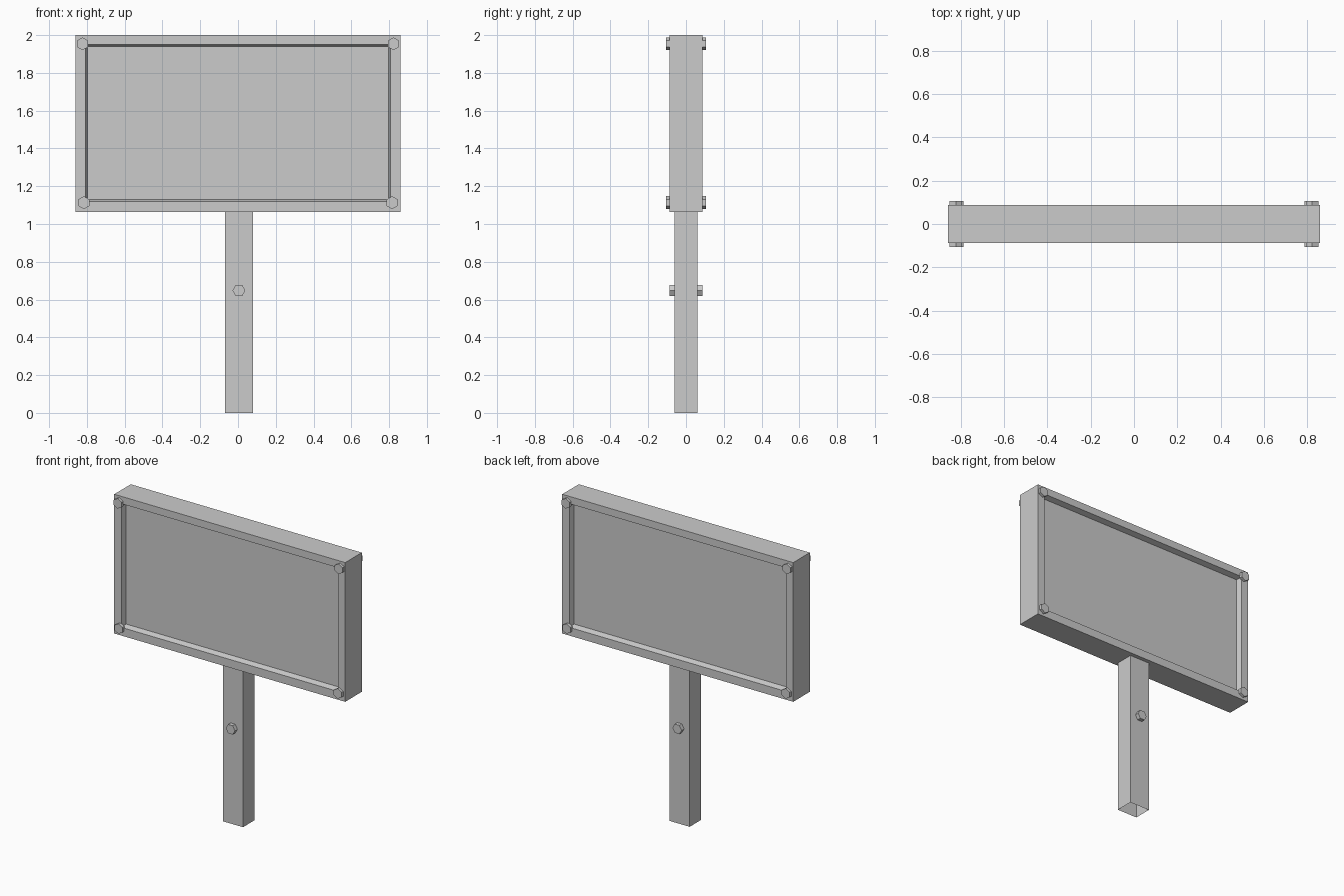
import bpy
import bmesh
from math import cos, sin, pi

default_cube = bpy.data.objects.get("Cube")
if default_cube:
    bpy.data.objects.remove(default_cube, do_unlink=True)

# One plain grey for the whole sign
GREY = (0.6, 0.6, 0.6, 1)
grey = bpy.data.materials.new("plain grey")
grey.use_nodes = True
grey.diffuse_color = GREY
grey.node_tree.nodes["Principled BSDF"].inputs["Base Color"].default_value = GREY


def make_object(name, bm):
    bmesh.ops.recalc_face_normals(bm, faces=bm.faces)
    mesh = bpy.data.meshes.new(name)
    bm.to_mesh(mesh)
    bm.free()
    mesh.materials.append(grey)
    obj = bpy.data.objects.new(name, mesh)
    bpy.context.collection.objects.link(obj)
    return obj


def box(size, centre):
    bm = bmesh.new()
    bmesh.ops.create_cube(bm, size=1)
    bmesh.ops.scale(bm, vec=size, verts=bm.verts)
    bmesh.ops.translate(bm, vec=centre, verts=bm.verts)
    return bm


def hex_bolt(name, x, z, y_in, y_out, turn):
    bm = bmesh.new()
    rim = [bm.verts.new((x + 0.034 * cos(turn + i * pi / 3), y_in,
                         z + 0.034 * sin(turn + i * pi / 3))) for i in range(6)]
    base = bm.faces.new(rim)
    head = bmesh.ops.extrude_face_region(bm, geom=[base], use_keep_orig=True)
    top = [v for v in head["geom"] if isinstance(v, bmesh.types.BMVert)]
    bmesh.ops.translate(bm, vec=(0, y_out - y_in, 0), verts=top)
    make_object(name, bm)


BOARD_Y, BOARD_LOW, BOARD_TOP = 0.088, 1.063, 2.0
POST_X, POST_Y = 0.005, 0.061

# Board with a sloped, recessed panel on both faces
bm = box((1.72, 2 * BOARD_Y, BOARD_TOP - BOARD_LOW),
         (0, 0, (BOARD_LOW + BOARD_TOP) / 2))
for face in [f for f in bm.faces if abs(f.normal.y) > 0.9]:
    outward = 1 if face.normal.y > 0 else -1
    bmesh.ops.inset_region(bm, faces=[face], thickness=0.074)
    for v in face.verts:
        v.co.z += 0.003
    bmesh.ops.inset_region(bm, faces=[face], thickness=0.016)
    for v in face.verts:
        v.co.y = outward * (BOARD_Y - 0.036)
make_object("sign_board", bm)

# Hollow post, open at its ends
bm = box((0.15, 2 * POST_Y, BOARD_LOW), (POST_X, 0, BOARD_LOW / 2))
ends = [f for f in bm.faces if abs(f.normal.z) > 0.9]
bmesh.ops.delete(bm, geom=ends, context="FACES_ONLY")
make_object("post", bm)

# Bolt heads on the front and back
for side, s in (("front", -1), ("back", 1)):
    for level, x, z in (("upper", 0.823, 1.954), ("lower", 0.816, 1.113)):
        for hand, h in (("left", 1), ("right", -1)):
            hex_bolt(f"{side}_{level}_{hand}_bolt", h * x, z,
                     s * (BOARD_Y - 0.005), s * 0.106, pi / 6)
    hex_bolt(f"{side}_post_bolt", POST_X, 0.648, s * (POST_Y - 0.005), s * 0.088, 0)
